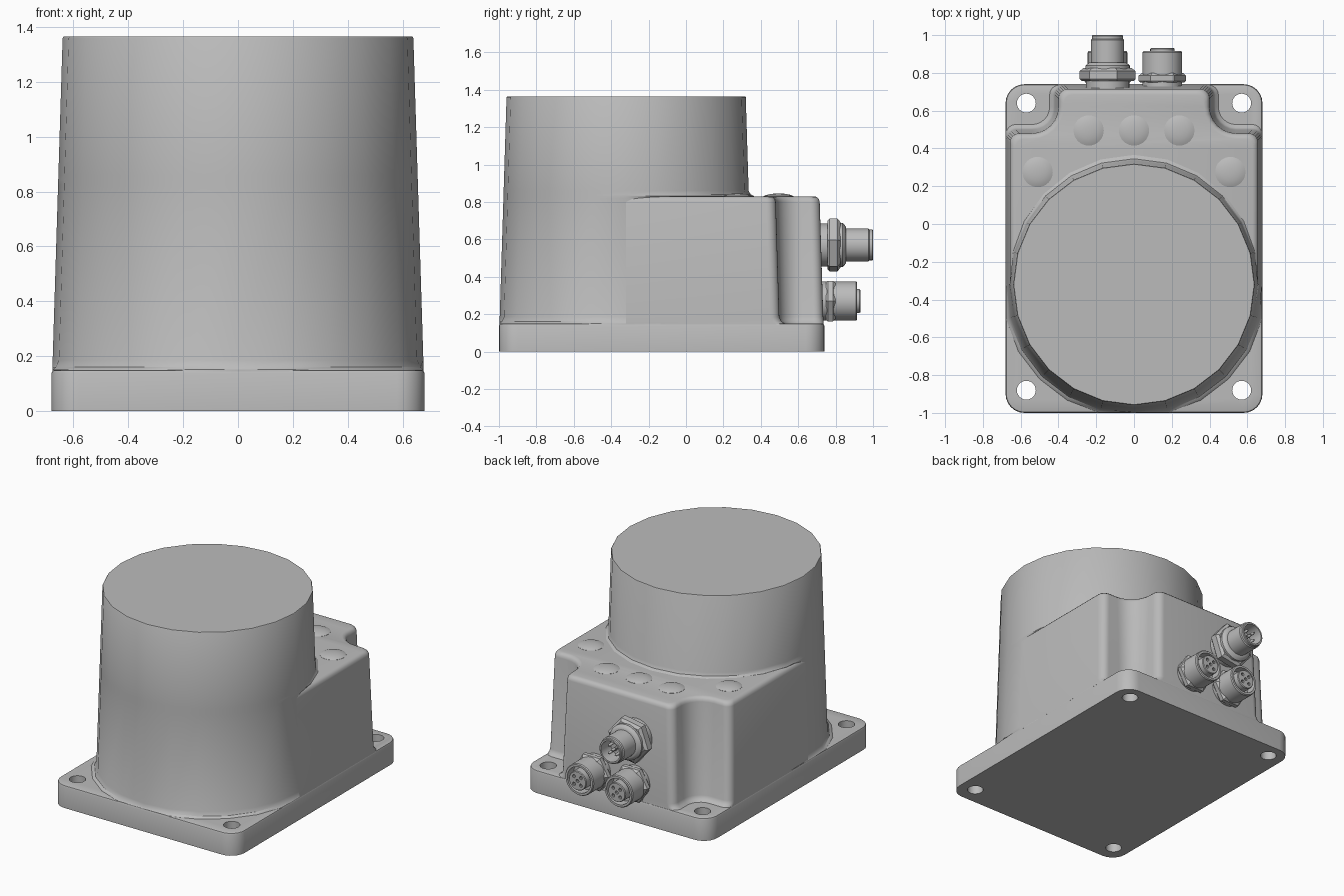
import bpy, bmesh, math
from math import sin, cos, pi, radians
from mathutils import Vector

if "Cube" in bpy.data.objects:
    bpy.data.objects.remove(bpy.data.objects["Cube"])

GREY = bpy.data.materials.new("housing_grey")
GREY.use_nodes = True
GREY.diffuse_color = (0.5, 0.5, 0.5, 1)
GREY.node_tree.nodes["Principled BSDF"].inputs["Base Color"].default_value = (0.5, 0.5, 0.5, 1)


def activate(ob):
    bpy.ops.object.select_all(action='DESELECT')
    ob.select_set(True)
    bpy.context.view_layer.objects.active = ob


def smooth(ob):
    activate(ob)
    bpy.ops.object.shade_smooth_by_angle(angle=radians(32))


def loft(name, rings):
    """Skin equal-length closed rings of points and cap both ends."""
    bm = bmesh.new()
    loops = [[bm.verts.new(p) for p in ring] for ring in rings]
    n = len(loops[0])
    for a, b in zip(loops, loops[1:]):
        for i in range(n):
            j = (i + 1) % n
            bm.faces.new((a[i], a[j], b[j], b[i]))
    bm.faces.new(loops[0])
    bm.faces.new(loops[-1])
    bmesh.ops.recalc_face_normals(bm, faces=bm.faces)
    me = bpy.data.meshes.new(name)
    bm.to_mesh(me)
    bm.free()
    me.materials.append(GREY)
    ob = bpy.data.objects.new(name, me)
    bpy.context.collection.objects.link(ob)
    smooth(ob)
    return ob


def lathe_y(name, x, z, profile, sides=32, turn=0.0):
    """Turn (radius, y) points about an axis parallel to y."""
    return loft(name, [[(x + r * cos(turn + 2 * pi * i / sides), y,
                         z + r * sin(turn + 2 * pi * i / sides)) for i in range(sides)]
                       for r, y in profile])


def lathe_z(name, x, y, profile, sides=32):
    return loft(name, [[(x + r * cos(2 * pi * i / sides), y + r * sin(2 * pi * i / sides), z)
                        for i in range(sides)] for r, z in profile])


def cut(ob, cutters):
    for c in cutters:
        m = ob.modifiers.new("cut", 'BOOLEAN')
        m.object = c
        m.operation = 'DIFFERENCE'
        activate(ob)
        bpy.ops.object.modifier_apply(modifier=m.name)
        bpy.data.objects.remove(c)
    smooth(ob)


def rounded(corners, z, steps=6):
    """Outline of square corners (x, y, radius), convex or concave, with arcs."""
    pts = []
    for i, (x, y, r) in enumerate(corners):
        p = Vector((x, y))
        u = (Vector(corners[i - 1][:2]) - p).normalized()
        v = (Vector(corners[(i + 1) % len(corners)][:2]) - p).normalized()
        if r == 0:
            pts.append((x, y, z))
            continue
        c = p + (u + v) * r
        for k in range(steps + 1):
            t = pi / 2 * k / steps
            q = c - (v * cos(t) + u * sin(t)) * r
            pts.append((q.x, q.y, z))
    return pts


# Base plate with four mounting holes
def plate_ring(z, d):
    w, b, f, r = 0.68 - d, 0.74 - d, -1 + d, 0.1 - d
    return rounded([(w, f, r), (w, b, r), (-w, b, r), (-w, f, r)], z)


base = loft("base_plate", [plate_ring(0, 0), plate_ring(0.138, 0),
                           plate_ring(0.147, 0.004), plate_ring(0.15, 0.012)])
cut(base, [lathe_z("hole_cutter", x, y, [(0.05, -0.1), (0.05, 0.3)], 24)
           for x in (-0.57, 0.57) for y in (-0.88, 0.64)])

# Tapered round tower, flared at the foot and where it meets the rear block
CY = -0.32
SIDES = 24


def taper(z):
    return -0.031 * (z - 0.15)


def tower_ring(z, foot=0.0, rear=0.0):
    ring = []
    for i in range(SIDES):
        a = 2 * pi * i / SIDES
        r = 0.677 + taper(z) + foot + rear * max(0, sin(a))
        x = max(-0.677, min(0.677, r * cos(a)))
        ring.append((x, max(-0.998, CY + r * sin(a)), z))
    return ring


loft("round_tower", [tower_ring(0.145, 0.035), tower_ring(0.151, 0.03), tower_ring(0.16, 0.012),
                     tower_ring(0.185), tower_ring(0.82), tower_ring(0.831, 0, 0.03),
                     tower_ring(0.84, 0, 0.01), tower_ring(0.86), tower_ring(1.36),
                     tower_ring(1.365, -0.003)])


# Rear block with scooped corners
def block_ring(z, d=0.0):
    d += taper(z)
    w, n, s, b = min(0.677, 0.677 + d), 0.42 + d, 0.5 + d, min(0.735, 0.735 + d)
    half = [(w, CY, 0), (w, s, 0.05), (n, s, 0.12 - d), (n, b, 0.05)]
    return rounded(half + [(-x, y, r) for x, y, r in reversed(half)], z)


loft("rear_block", [block_ring(0.145, 0.03), block_ring(0.152, 0.025), block_ring(0.162, 0.01),
                    block_ring(0.185), block_ring(0.8), block_ring(0.815, -0.004),
                    block_ring(0.826, -0.014), block_ring(0.83, -0.028)])

# Indicator domes on the block
for i, (x, y) in enumerate([(-0.51, 0.275), (-0.24, 0.495), (0, 0.495), (0.24, 0.495), (0.51, 0.275)]):
    lathe_z(f"indicator_dome_{i + 1}", x, y,
            [(0.08, 0.822), (0.08, 0.831), (0.066, 0.837), (0.045, 0.842), (0.02, 0.845)])


# Rear sockets
def hex_nut(name, x, z, r, y0, y1, turn=0.0):
    lathe_y(name, x, z, [(r * 0.93, y0), (r, y0 + 0.01), (r, y1 - 0.015), (r * 0.87, y1)], 6, turn)


def contacts(x, z, r):
    return [(x, z)] + [(x + r * cos(a), z + r * sin(a))
                       for a in (pi / 4 + k * pi / 2 for k in range(4))]


for side, x in (("left", 0.15), ("right", -0.14)):
    z = 0.27
    lathe_y(f"{side}_socket_shell", x, z,
            [(0.105, 0.70), (0.105, 0.908), (0.1, 0.915), (0.086, 0.915), (0.086, 0.85)])
    hex_nut(f"{side}_socket_nut", x, z, 0.125, 0.748, 0.8)
    insert = lathe_y(f"{side}_socket_insert", x, z, [(0.064, 0.84), (0.064, 0.927), (0.06, 0.932)])
    cut(insert, [lathe_y("pin_cutter", px, pz, [(0.011, 0.88), (0.011, 1)], 10)
                 for px, pz in contacts(x, z, 0.036)])

# Upper plug with pins
x, z = -0.14, 0.57
lathe_y("plug_neck", x, z, [(0.115, 0.70), (0.115, 0.77)])
hex_nut("plug_nut", x, z, 0.15, 0.757, 0.825, radians(10))
lathe_y("plug_collar", x, z, [(0.118, 0.8), (0.118, 0.838), (0.105, 0.85), (0.095, 0.856)])
lathe_y("plug_shell", x, z, [(0.088, 0.84), (0.088, 0.975), (0.082, 0.98), (0.082, 0.996),
                             (0.078, 1.0), (0.068, 1.0), (0.068, 0.9)])
for i, (px, pz) in enumerate(contacts(x, z, 0.036)):
    lathe_y(f"plug_pin_{i + 1}", px, pz, [(0.009, 0.88), (0.009, 0.975), (0.005, 0.982)], 10)
